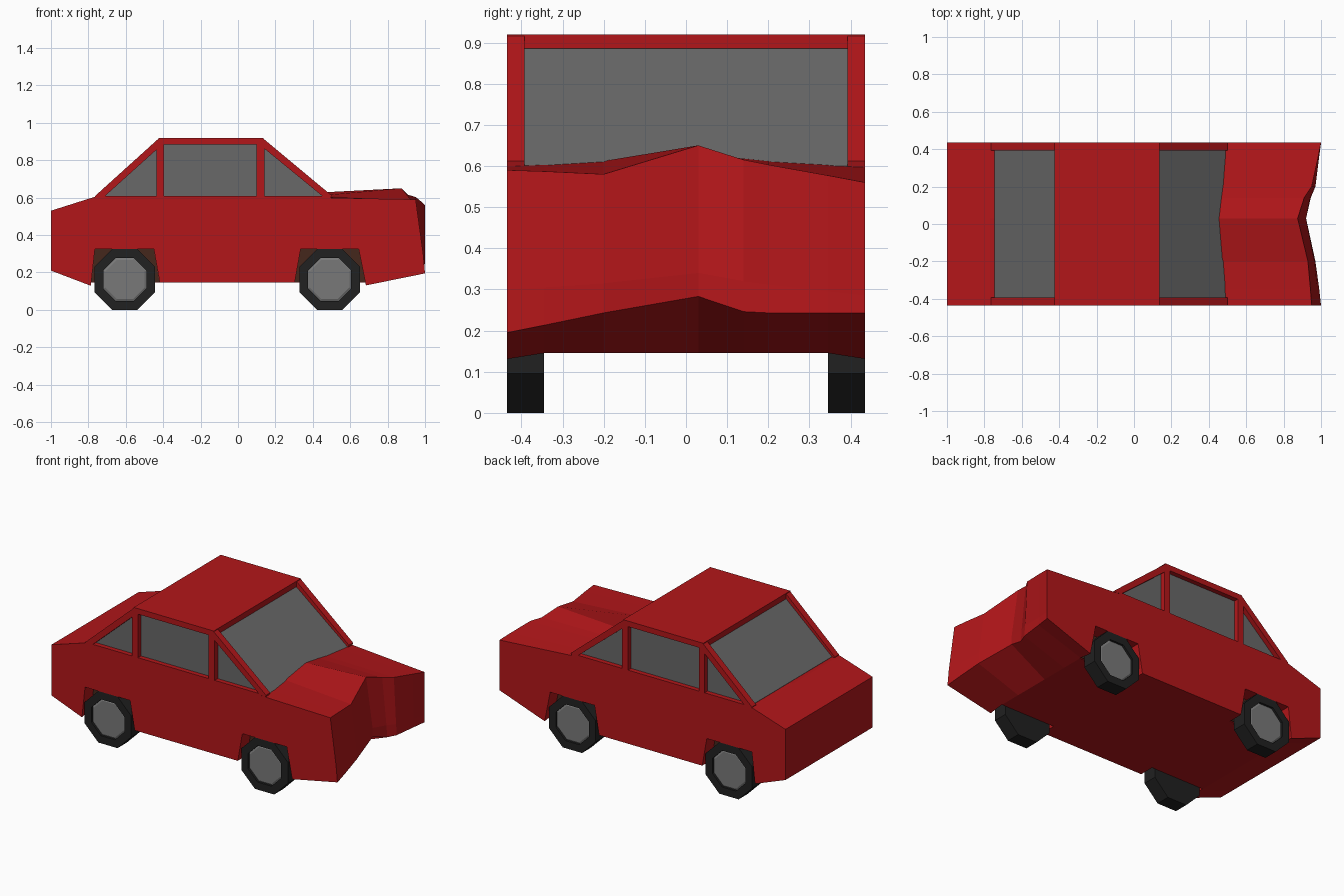
import bpy, bmesh, math

if "Cube" in bpy.data.objects:
    bpy.data.objects.remove(bpy.data.objects["Cube"])


def material(name, r, g, b):
    m = bpy.data.materials.new(name)
    m.diffuse_color = (r, g, b, 1)
    m.use_nodes = True
    m.node_tree.nodes["Principled BSDF"].inputs["Base Color"].default_value = m.diffuse_color
    return m


RED = material("red_paint", 0.45, 0.008, 0.01)
BROWN = material("arch_lining", 0.06, 0.02, 0.012)
RUBBER = material("rubber", 0.015, 0.015, 0.015)
GLASS = material("glass_grey", 0.14, 0.14, 0.14)
METAL = material("hub_grey", 0.19, 0.19, 0.19)


def loft(name, sections, mat):
    """Skin a row of (y, xz-profile) sections and cap both ends."""
    bm = bmesh.new()
    rings = [[bm.verts.new((x, y, z)) for x, z in pts] for y, pts in sections]
    n = len(rings[0])
    for a, b in zip(rings, rings[1:]):
        for i in range(n):
            j = (i + 1) % n
            bm.faces.new((a[i], a[j], b[j], b[i]))
    bm.faces.new(rings[0])
    bm.faces.new(rings[-1])
    bmesh.ops.recalc_face_normals(bm, faces=bm.faces)
    me = bpy.data.meshes.new(name)
    bm.to_mesh(me)
    bm.free()
    me.materials.append(mat)
    ob = bpy.data.objects.new(name, me)
    bpy.context.collection.objects.link(ob)
    return ob


def prism(name, pts, y0, y1, mat):
    return loft(name, [(y0, pts), (y1, pts)], mat)


def box(name, x0, x1, z0, z1, y0, y1, mat):
    return prism(name, [(x0, z0), (x1, z0), (x1, z1), (x0, z1)], y0, y1, mat)


# Body: lengthwise profiles across the width, with a crumpled hood and nose
# y, cowl z, hood edge (x, z), nose crease (x, z), nose bottom (x, z), sill z
columns = [
    (-0.435, 0.60, 0.95, 0.59, 0.99, 0.30, 1.00, 0.195, 0.13),
    (-0.345, 0.604, 0.943, 0.587, 0.98, 0.305, 0.99, 0.213, 0.145),
    (-0.20, 0.612, 0.93, 0.58, 0.965, 0.315, 0.97, 0.243, 0.145),
    (0.03, 0.628, 0.875, 0.65, 0.92, 0.34, 0.92, 0.283, 0.145),
    (0.14, 0.618, 0.91, 0.615, 0.94, 0.32, 0.945, 0.246, 0.145),
    (0.20, 0.612, 0.95, 0.603, 0.965, 0.312, 0.97, 0.243, 0.145),
    (0.345, 0.604, 0.982, 0.577, 0.985, 0.295, 0.988, 0.243, 0.145),
    (0.435, 0.60, 1.00, 0.56, 1.00, 0.285, 1.00, 0.243, 0.13),
]
body = loft("body", [
    (y, [(-1, 0.21), (-1, 0.53), (-0.77, 0.603), (0.45, cz), (hx, hz), (mx, mz),
         (bx, bz), (0.68, s), (0.30, 0.145), (-0.42, 0.145), (-0.79, s)])
    for y, cz, hx, hz, mx, mz, bx, bz, s in columns], RED)

# Wheel arches cut into the body, lining and wheels
AXLES = {
    "rear": (-0.605, [(-0.79, 0.10), (-0.765, 0.325), (-0.45, 0.325), (-0.41, 0.10)]),
    "front": (0.49, [(0.295, 0.10), (0.335, 0.325), (0.645, 0.325), (0.69, 0.10)]),
}


def octagon(cx, cz, apothem):
    r = apothem / math.cos(math.pi / 8)
    return [(cx + r * math.cos((k + 0.5) * math.pi / 4),
             cz + r * math.sin((k + 0.5) * math.pi / 4)) for k in range(8)]


for end, (cx, arch) in AXLES.items():
    for side, s in (("right", -1), ("left", 1)):
        tag = f"{end}_{side}"
        cutter = prism(f"{tag}_arch_cutter", arch, s * 0.34, s * 0.5, RED)
        cutter.hide_render = True
        cutter.hide_viewport = True
        mod = body.modifiers.new(tag, "BOOLEAN")
        mod.operation = "DIFFERENCE"
        mod.solver = "EXACT"
        mod.object = cutter
        lining = [(x, max(z, 0.15)) for x, z in arch]
        lining[0] = (arch[0][0] + 0.006, 0.15)
        lining[3] = (arch[3][0] - 0.01, 0.15)
        prism(f"{tag}_arch_lining", lining, s * 0.335, s * 0.343, BROWN)
        outer, inner = octagon(cx, 0.1625, 0.1625), octagon(cx, 0.1625, 0.115)
        loft(f"{tag}_tyre", [(s * 0.345, outer), (s * 0.435, outer),
                             (s * 0.435, inner), (s * 0.42, inner)], RUBBER)
        loft(f"{tag}_hub", [(s * 0.40, inner), (s * 0.422, inner),
                            (s * 0.427, octagon(cx, 0.1625, 0.105))], METAL)

# Cabin: glass core recessed behind the roof and pillars
prism("windows", [(-0.745, 0.59), (-0.745, 0.605), (-0.425, 0.885), (0.13, 0.885),
                  (0.49, 0.60), (0.49, 0.59)], -0.405, 0.405, GLASS)
box("roof", -0.425, 0.135, 0.885, 0.92, -0.435, 0.435, RED)

for side, s in (("right", -1), ("left", 1)):
    ys = (s * 0.393, s * 0.435)
    prism(f"{side}_front_pillar", [(0.13, 0.92), (0.50, 0.612), (0.495, 0.595),
                                   (0.455, 0.605), (0.125, 0.875)], *ys, RED)
    prism(f"{side}_rear_pillar", [(-0.42, 0.92), (-0.765, 0.608), (-0.76, 0.595),
                                  (-0.715, 0.605), (-0.415, 0.875)], *ys, RED)
    box(f"{side}_front_door_post", 0.10, 0.142, 0.59, 0.90, *ys, RED)
    box(f"{side}_rear_door_post", -0.435, -0.395, 0.59, 0.90, *ys, RED)
    box(f"{side}_window_sill", -0.73, 0.47, 0.585, 0.61, *ys, RED)
